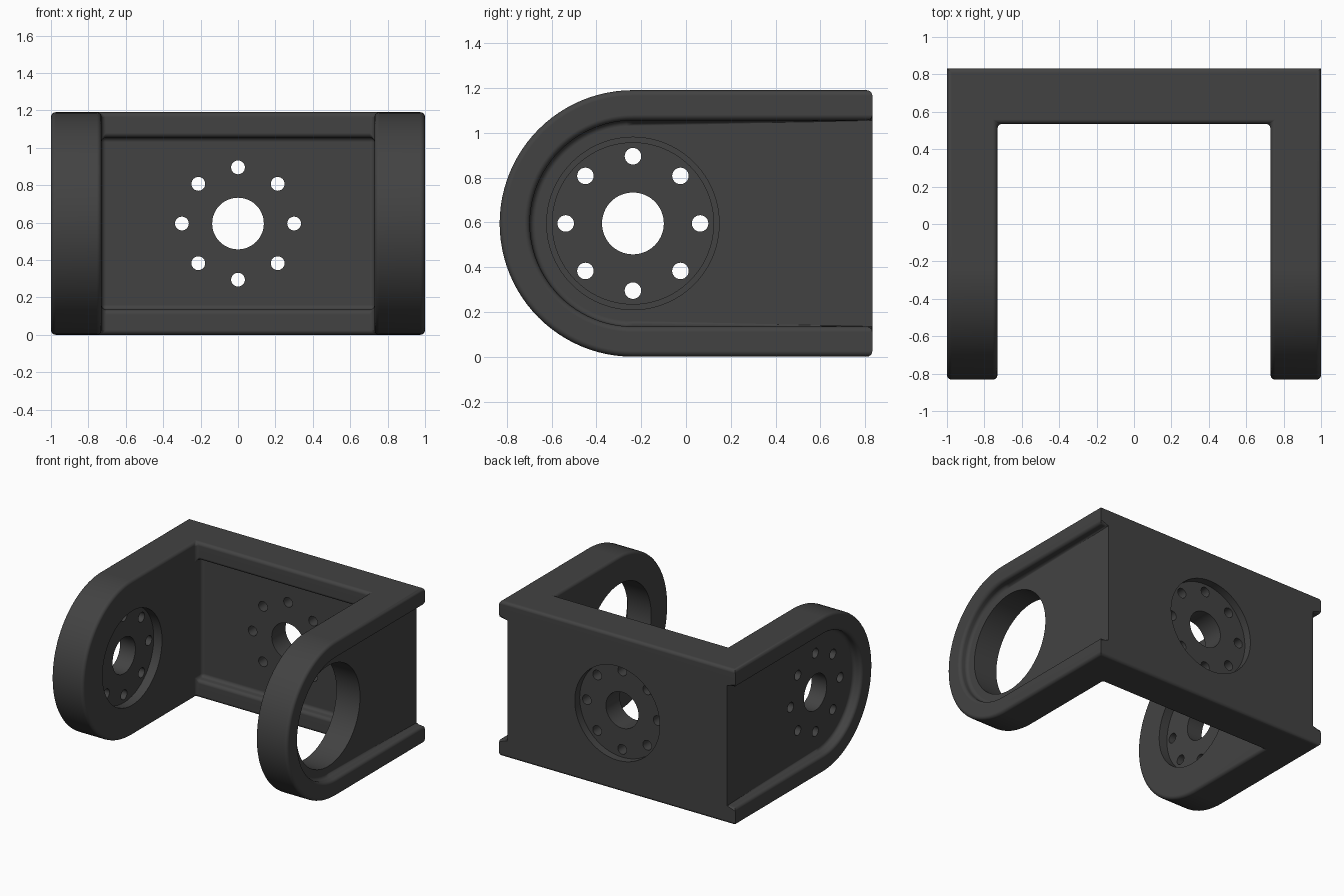
import bpy, bmesh
from math import sin, cos, pi, radians
from mathutils import Matrix, Vector

if "Cube" in bpy.data.objects:
    bpy.data.objects.remove(bpy.data.objects["Cube"])

CY, CZ, BACK = -0.237, 0.595, 0.832     # pivot centre of the arms, back face


def make(name, bm):
    bmesh.ops.recalc_face_normals(bm, faces=bm.faces)
    me = bpy.data.meshes.new(name)
    bm.to_mesh(me)
    bm.free()
    ob = bpy.data.objects.new(name, me)
    bpy.context.collection.objects.link(ob)
    return ob


def extrude_x(name, pts, x0, x1):
    """Solid from a y-z profile swept along x."""
    bm = bmesh.new()
    face = bm.faces.new([bm.verts.new((x0, y, z)) for y, z in pts])
    ret = bmesh.ops.extrude_face_region(bm, geom=[face])
    verts = [v for v in ret["geom"] if isinstance(v, bmesh.types.BMVert)]
    bmesh.ops.translate(bm, verts=verts, vec=(x1 - x0, 0, 0))
    return make(name, bm)


def d_profile(r, y_end, n=48):
    arc = [(CY - r * sin(pi * i / n), CZ + r * cos(pi * i / n)) for i in range(n + 1)]
    return arc + [(y_end, CZ - r), (y_end, CZ + r)]


def cylinders(name, axis, items):
    """Cutter of separate cylinders: (centre, radius, length, sides)."""
    bm = bmesh.new()
    rot = Matrix.Rotation(radians(90), 4, 'Y' if axis == 'X' else 'X')
    for c, r, length, n in items:
        bmesh.ops.create_cone(bm, cap_ends=True, segments=n, radius1=r, radius2=r,
                              depth=length, matrix=Matrix.Translation(c) @ rot)
    return make(name, bm)


def cut(ob, cutter):
    cutter.hide_render = True
    mod = ob.modifiers.new("cut", 'BOOLEAN')
    mod.operation, mod.solver, mod.object = 'DIFFERENCE', 'EXACT', cutter
    bpy.context.view_layer.objects.active = ob
    bpy.ops.object.modifier_apply(modifier=mod.name)
    bpy.data.objects.remove(cutter)


# U-shaped body: round-ended block with the middle removed and the web hollowed
body = extrude_x("bracket_body", d_profile(CZ, BACK), -1, 1)
inner = [(-2, -1), (0.535, -1), (0.535, 0.135), (0.605, 0.135),
         (0.605, 1.055), (0.535, 1.055), (0.535, 2), (-2, 2)]
cut(body, extrude_x("inner_cutter", inner, -0.73, 0.73))

# Recessed panels on the outside of both arms, open at the back
for s in (-1, 1):
    cut(body, extrude_x("panel_cutter", d_profile(0.46, 1.3), s * 0.93, s * 1.2))

# Soft edges everywhere except the upright back corners
bm = bmesh.new()
bm.from_mesh(body.data)
bmesh.ops.remove_doubles(bm, verts=bm.verts, dist=1e-5)
edges = []
for e in bm.edges:
    if len(e.link_faces) != 2 or e.calc_face_angle(0) < radians(30):
        continue
    a, b = (v.co for v in e.verts)
    upright = abs((b - a).normalized().z) > 0.99
    if not (upright and a.y > BACK - 0.02):
        edges.append(e)
bmesh.ops.bevel(bm, geom=edges, offset=0.025, segments=4, profile=0.5,
                affect='EDGES', clamp_overlap=True)
bm.to_mesh(body.data)
bm.free()

# Bolt circles with a centre bore: left arm and back web
for axis, centre, sink, depth in (('X', Vector((-0.86, CY, CZ)), Vector((-0.73, CY, CZ)), 0.14),
                                  ('Y', Vector((0, 0.7, CZ)), Vector((0, BACK, CZ)), 0.12)):
    u = Vector((0, 1, 0)) if axis == 'X' else Vector((1, 0, 0))
    holes = [(centre, 0.138, 0.5, 64)]
    for i in range(8):
        a = i * pi / 4
        holes.append((centre + 0.30 * (u * cos(a) + Vector((0, 0, sin(a)))), 0.037, 0.5, 24))
    cut(body, cylinders("hole_cutter", axis, holes))
    cut(body, cylinders("sink_cutter", axis, [(sink, 0.36, depth, 96)]))

# Large bearing opening in the right arm
cut(body, cylinders("bearing_cutter", 'X', [(Vector((0.86, CY, CZ)), 0.385, 0.6, 96)]))

# Smooth shading with crisp edges, dark finish
bpy.ops.object.select_all(action='DESELECT')
body.select_set(True)
bpy.context.view_layer.objects.active = body
bpy.ops.object.shade_smooth_by_angle(angle=radians(30))
wn = body.modifiers.new("even_shading", 'WEIGHTED_NORMAL')
wn.keep_sharp = True
mat = bpy.data.materials.new("dark_grey")
mat.diffuse_color = (0.055, 0.055, 0.055, 1)
mat.use_nodes = True
mat.node_tree.nodes["Principled BSDF"].inputs["Base Color"].default_value = mat.diffuse_color
body.data.materials.clear()
body.data.materials.append(mat)
